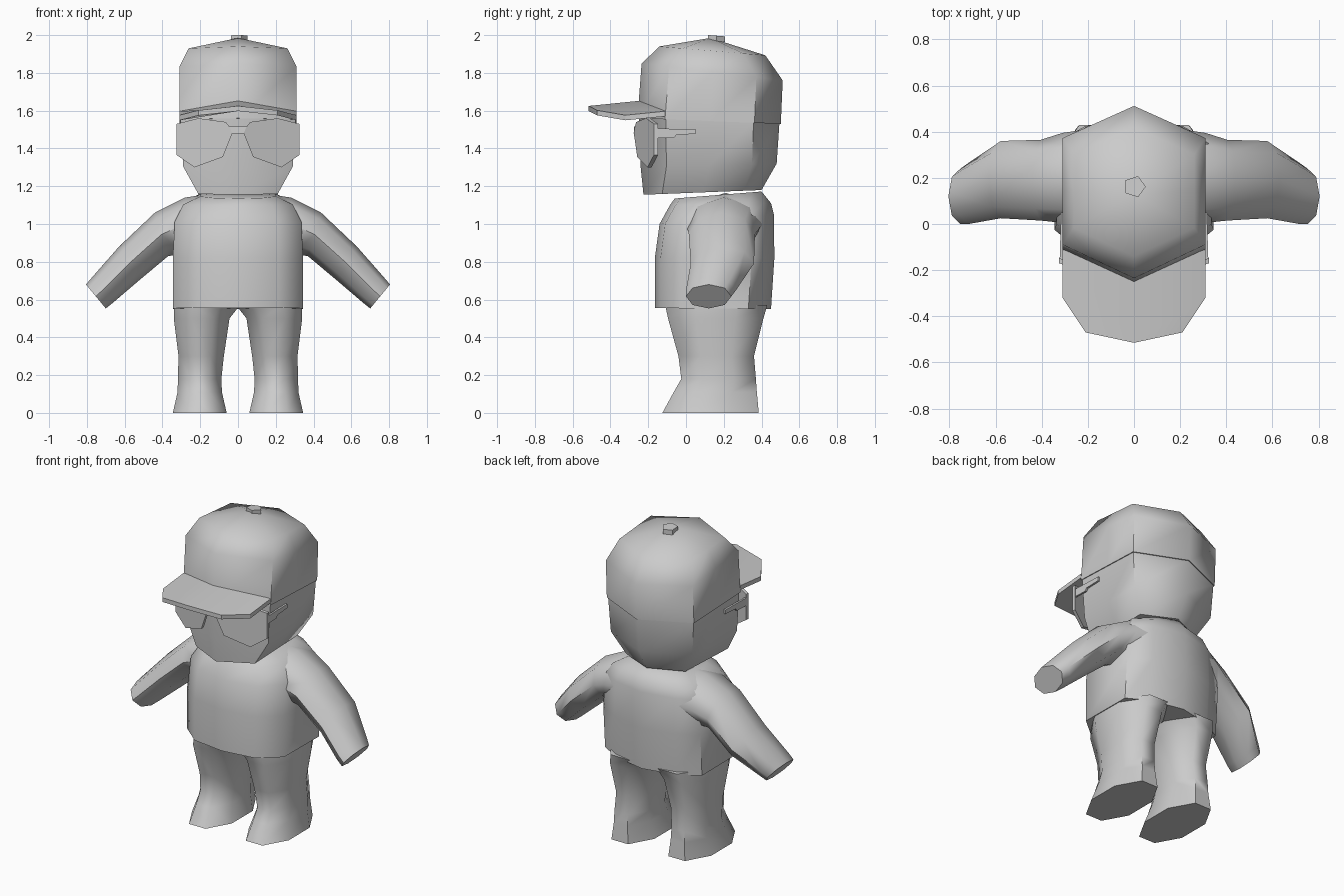
import bpy, bmesh, math
from mathutils import Vector

if "Cube" in bpy.data.objects:
    bpy.data.objects.remove(bpy.data.objects["Cube"], do_unlink=True)

grey = bpy.data.materials.new("plain grey")
grey.use_nodes = True
grey.diffuse_color = (0.6, 0.6, 0.6, 1)
grey.node_tree.nodes["Principled BSDF"].inputs["Base Color"].default_value = (0.6, 0.6, 0.6, 1)


def finish(name, bm, angle):
    bmesh.ops.recalc_face_normals(bm, faces=bm.faces)
    mesh = bpy.data.meshes.new(name)
    bm.to_mesh(mesh)
    bm.free()
    mesh.materials.append(grey)
    obj = bpy.data.objects.new(name, mesh)
    bpy.context.collection.objects.link(obj)
    bpy.ops.object.select_all(action='DESELECT')
    obj.select_set(True)
    bpy.context.view_layer.objects.active = obj
    if angle:
        bpy.ops.object.shade_smooth_by_angle(angle=math.radians(angle))
    return obj


def loft(name, rings, apex=None, angle=60):
    """Skin a stack of equal rings; close the top with a fan or a flat cap."""
    bm = bmesh.new()
    loops = [[bm.verts.new(p) for p in r] for r in rings]
    n = len(loops[0])
    for a, b in zip(loops, loops[1:]):
        for i in range(n):
            bm.faces.new((a[i], a[(i + 1) % n], b[(i + 1) % n], b[i]))
    bm.faces.new(loops[0])
    if apex:
        tip = bm.verts.new(apex)
        for i in range(n):
            bm.faces.new((loops[-1][i], loops[-1][(i + 1) % n], tip))
    else:
        bm.faces.new(loops[-1])
    return finish(name, bm, angle)


def plate(name, outline, offset, angle=0):
    """Thicken a closed outline by a constant offset."""
    off = Vector(offset)
    return loft(name, [outline, [Vector(p) + off for p in outline]], angle=angle)


def mirrored(points):
    return [(-x, y, z) for x, y, z in points]


def head_ring(hx, yf, yb, zf, zb):
    # Hexagonal plan: pointed at the front and back, straight at the sides
    sf, sb = yf + 0.47 * hx, yb - 0.45 * hx
    sm = (sf + sb) / 2
    plan = [(0, yf), (hx, sf), (hx, sm), (hx, sb), (0, yb), (-hx, sb), (-hx, sm), (-hx, sf)]
    return [(x, y, zf + (zb - zf) * (y - yf) / (yb - yf)) for x, y in plan]


def torso_ring(hx, yf, yb, zf, zb):
    k = 0.62 * hx
    half = [(0, yf), (k, yf + 0.03), (hx, yf + 0.14), (hx, yb - 0.12), (k, yb - 0.045), (0, yb)]
    plan = half + [(-x, y) for x, y in half[-2:0:-1]]
    return [(x, y, zf + (zb - zf) * (y - yf) / (yb - yf)) for x, y in plan]


def octagon(x0, x1, yf, yb, z):
    s = 1 / math.cos(math.pi / 8)
    out = []
    for i in range(8):
        a = (i + 0.5) * math.pi / 4
        out.append(((x0 + x1) / 2 + (x1 - x0) / 2 * s * math.cos(a),
                    (yf + yb) / 2 + (yb - yf) / 2 * s * math.sin(a), z))
    return out


def arm_ring(top, bottom, yf, yb):
    t, b = Vector((top[0], 0, top[1])), Vector((bottom[0], 0, bottom[1]))
    mid, half = (t + b) / 2, (t - b) / 2
    out = []
    for i in range(8):
        a = i * math.pi / 4
        p = mid + half * math.cos(a)
        out.append((p.x, (yf + yb) / 2 + (yb - yf) / 2 * math.sin(a), p.z))
    return out


# Head and cap crown
loft("head", [head_ring(0.21, -0.225, 0.40, 1.155, 1.18),
              head_ring(0.29, -0.24, 0.48, 1.30, 1.32),
              head_ring(0.305, -0.25, 0.495, 1.56, 1.54)])
loft("cap_crown", [head_ring(0.31, -0.257, 0.502, 1.56, 1.53),
                   head_ring(0.31, -0.235, 0.512, 1.85, 1.76),
                   head_ring(0.262, -0.14, 0.42, 1.94, 1.893)], apex=(0, 0.13, 1.985))

# Cap button: a low pentagonal stud
stud = [(0.003 + 0.048 * math.cos(i * math.tau / 5), 0.162 + 0.048 * math.sin(i * math.tau / 5))
        for i in range(5)]
plate("cap_button", [(x, y, 1.967 - 0.08 * (y - 0.16)) for x, y in stud], (0, 0, 0.03))

# Cap brim: a folded plate, one half per side of the centre line
half_brim = [(0, -0.22, 1.655), (0.31, -0.11, 1.597), (0.31, -0.32, 1.576),
             (0.21, -0.47, 1.602), (0, -0.515, 1.625)]
bm = bmesh.new()
for dz in (0, -0.027):
    for side in (1, -1):
        bm.faces.new([bm.verts.new((side * x, y, z + dz)) for x, y, z in half_brim])
bm.verts.ensure_lookup_table()
for s in (0, 5):
    for i in range(4):
        v = bm.verts
        bm.faces.new((v[s + i], v[s + i + 1], v[s + i + 11], v[s + i + 10]))
bmesh.ops.remove_doubles(bm, verts=bm.verts, dist=0.0005)
finish("cap_brim", bm, 30)

# Sunglasses: lenses slanting back, bridge and temple arms
lens = [(0.03, 1.48), (0.045, 1.515), (0.065, 1.54), (0.21, 1.56), (0.325, 1.53),
        (0.325, 1.365), (0.23, 1.30), (0.08, 1.355)]
lens = [(x, -0.287 + 0.36 * x, z) for x, z in lens]
arm = [(-0.17, 1.505), (0.05, 1.503), (0.05, 1.477), (-0.05, 1.472), (-0.065, 1.455), (-0.17, 1.455)]
arm = [(0.316 - 0.04 * min(y, 0), y, z) for y, z in arm]
for side, flip in (("left", list), ("right", mirrored)):
    plate(side + "_lens", flip(lens), (0, 0.022, 0))
    plate(side + "_temple_arm", flip(arm), (-0.012 if side == "left" else 0.012, 0, 0))
plate("glasses_bridge", [(-0.045, -0.274, 1.515), (0.045, -0.274, 1.515),
                         (0.03, -0.277, 1.48), (-0.03, -0.277, 1.48)], (0, 0.025, 0))

# Shirt body
loft("torso", [torso_ring(0.345, -0.165, 0.45, 0.555, 0.55),
               torso_ring(0.345, -0.165, 0.468, 0.82, 0.82),
               torso_ring(0.335, -0.14, 0.465, 1.0, 1.05),
               torso_ring(0.29, -0.085, 0.45, 1.10, 1.11),
               torso_ring(0.20, -0.06, 0.40, 1.135, 1.172)])

# Arms and legs
arm_rings = [arm_ring((0.12, 1.165), (0.16, 0.86), 0.0, 0.42),
             arm_ring((0.28, 1.14), (0.34, 0.835), 0.005, 0.395),
             arm_ring((0.44, 1.06), (0.37, 0.83), 0.015, 0.365),
             arm_ring((0.63, 0.88), (0.525, 0.70), 0.025, 0.36),
             arm_ring((0.775, 0.715), (0.66, 0.585), 0.0, 0.265),
             arm_ring((0.805, 0.68), (0.70, 0.553), 0.0, 0.24)]
leg_rings = [octagon(0.06, 0.345, -0.125, 0.385, 0.0),
             octagon(0.085, 0.32, -0.065, 0.375, 0.11),
             octagon(0.088, 0.318, -0.025, 0.37, 0.18),
             octagon(0.075, 0.315, -0.04, 0.36, 0.30),
             octagon(0.045, 0.34, -0.095, 0.41, 0.50),
             octagon(-0.01, 0.34, -0.11, 0.43, 0.57)]
for side, flip in (("left", list), ("right", mirrored)):
    loft(side + "_arm", [flip(r) for r in arm_rings])
    loft(side + "_leg", [flip(r) for r in leg_rings])
